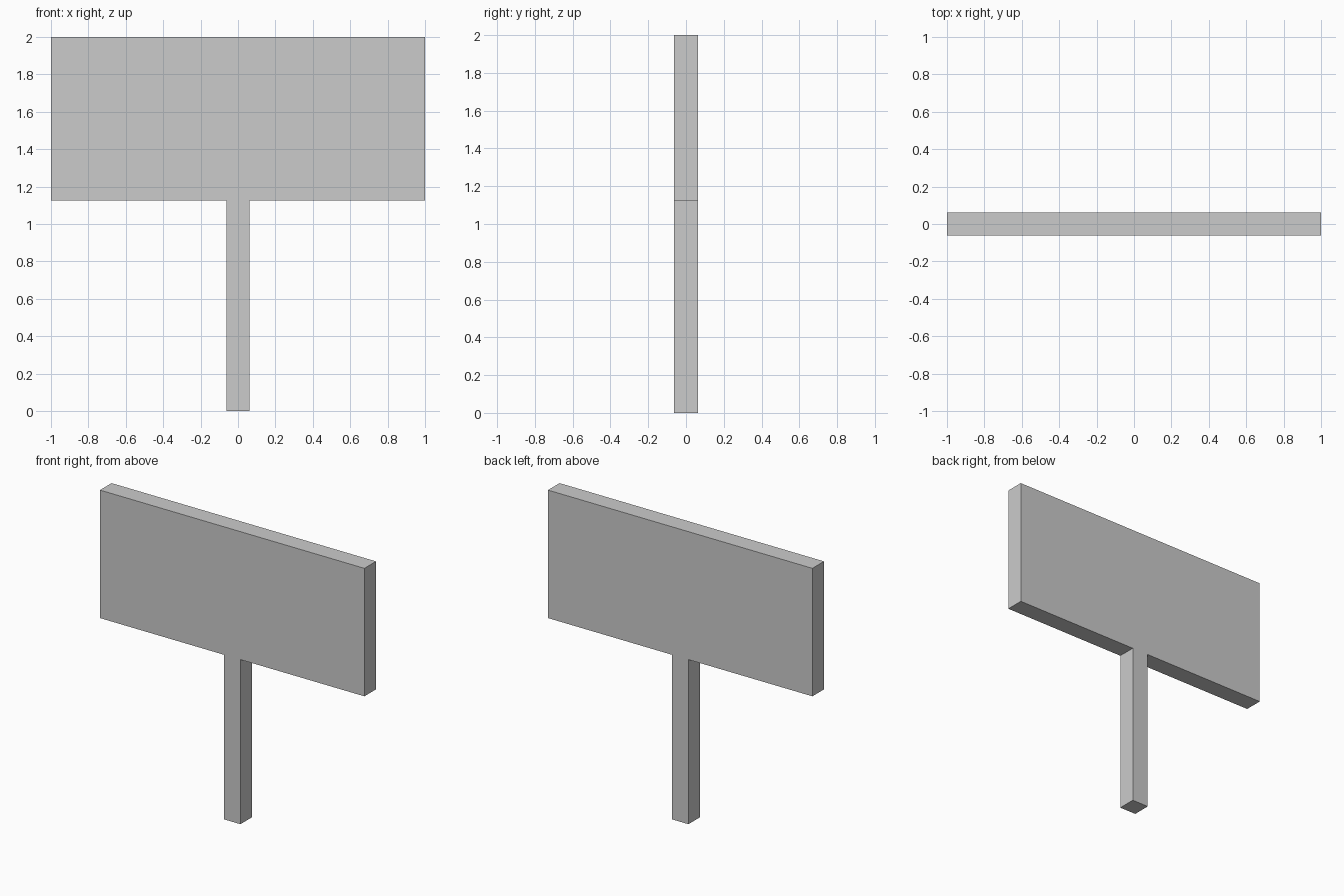
import bpy
import bmesh
from mathutils import Matrix, Vector

if "Cube" in bpy.data.objects:
    bpy.data.objects.remove(bpy.data.objects["Cube"])


def box(name, size, z_bottom):
    """Flat-shaded box centred on x and y, standing on z_bottom."""
    bm = bmesh.new()
    centre = Matrix.Translation((0, 0, z_bottom + size[2] / 2))
    bmesh.ops.create_cube(bm, size=1, matrix=centre @ Matrix.Diagonal(Vector((*size, 1))))
    mesh = bpy.data.meshes.new(name)
    bm.to_mesh(mesh)
    bm.free()
    obj = bpy.data.objects.new(name, mesh)
    bpy.context.collection.objects.link(obj)
    return obj


THICKNESS = 0.125
POST_HEIGHT = 1.125

# Square post
box("sign_post", (THICKNESS, THICKNESS, POST_HEIGHT), 0)

# Wide board resting on the post, flush front and back
box("sign_board", (2, THICKNESS, 2 - POST_HEIGHT), POST_HEIGHT)
